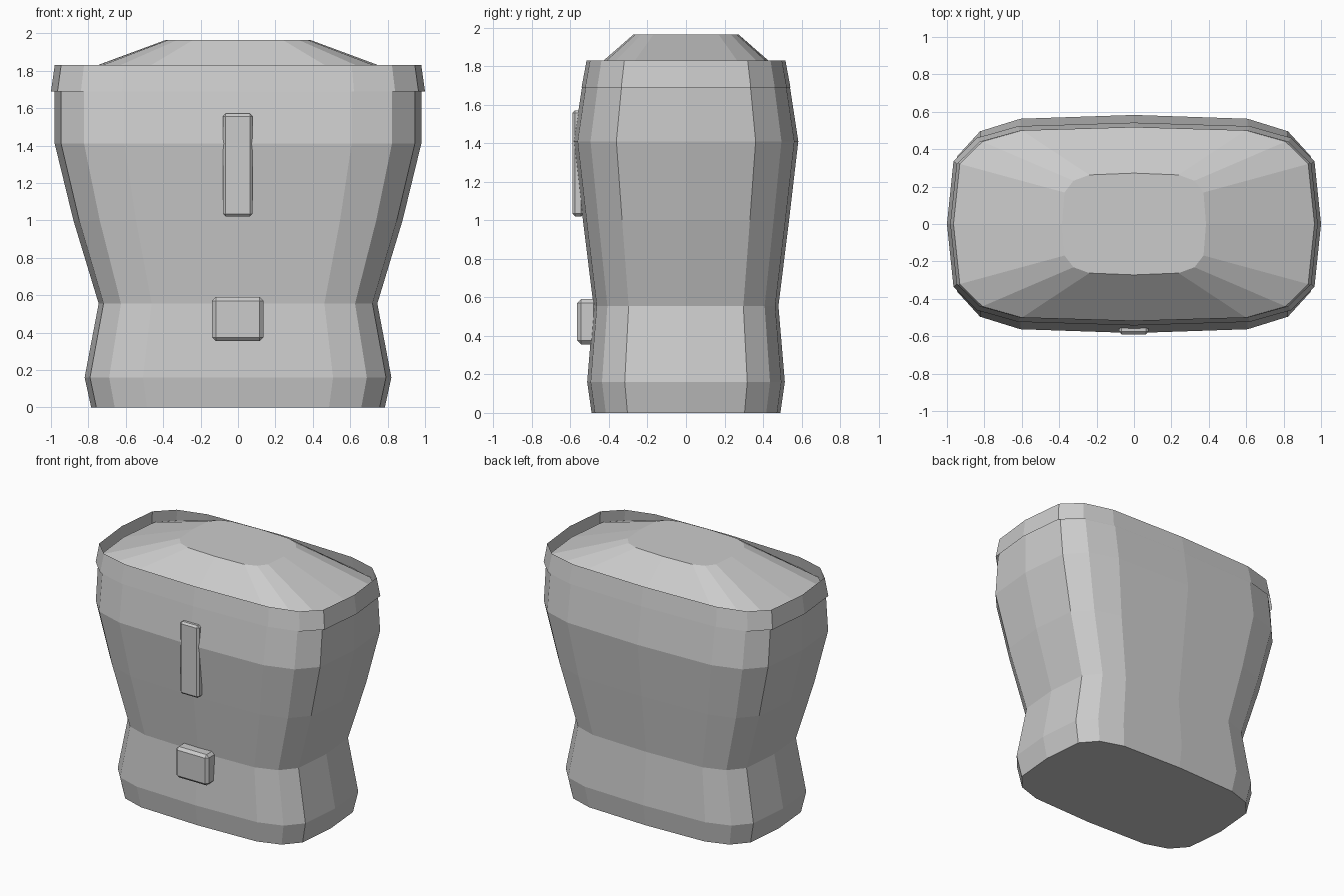
import bpy, bmesh

if "Cube" in bpy.data.objects:
    bpy.data.objects.remove(bpy.data.objects["Cube"])

# Quarter cross-section as fractions of half width / half depth
QUARTER = [(1, 0), (.965, .62), (.84, .85), (.62, .965), (0, 1)]
right_half = QUARTER + [(-x, y) for x, y in QUARTER[-2::-1]]
SECTION = right_half + [(x, -y) for x, y in right_half[-2:0:-1]]


def loft(name, rings, caps):
    """Skin a stack of (half width, half depth, z) rings."""
    bm = bmesh.new()
    loops = [[bm.verts.new((x * a, y * b, z)) for x, y in SECTION]
             for a, b, z in rings]
    n = len(SECTION)
    for lo, hi in zip(loops, loops[1:]):
        for i in range(n):
            j = (i + 1) % n
            bm.faces.new((lo[i], lo[j], hi[j], hi[i]))
    if caps:
        bm.faces.new(loops[0][::-1])
        bm.faces.new(loops[-1])
    return finish(name, bm)


def block(name, xs, ys, zs, bevel):
    """Box between given bounds with chamfered edges."""
    bm = bmesh.new()
    bmesh.ops.create_cube(bm, size=1)
    for v in bm.verts:
        v.co = [(r[0] + r[1]) / 2 + c * (r[1] - r[0])
                for c, r in zip(v.co, (xs, ys, zs))]
    bmesh.ops.bevel(bm, geom=bm.edges[:], offset=bevel, segments=1,
                    affect='EDGES')
    return finish(name, bm)


def finish(name, bm):
    mesh = bpy.data.meshes.new(name)
    bm.to_mesh(mesh)
    bm.free()
    obj = bpy.data.objects.new(name, mesh)
    bpy.context.collection.objects.link(obj)
    return obj


# Waisted torso with a sloped top
loft("torso", [(.785, .49, 0), (.82, .513, .16), (.745, .48, .555),
               (.88, .535, 1.0), (.98, .583, 1.41), (.98, .54, 1.69),
               (.965, .518, 1.75), (.385, .272, 1.965)], True)

# Thin open collar standing around the top
loft("collar_band", [(1.0, .542, 1.69), (.98, .516, 1.83)], False)

# Front fittings
block("chest_strip", (-.08, .077), (-.59, -.53), (1.02, 1.57), .014)
block("belt_buckle", (-.138, .136), (-.565, -.46), (.355, .59), .02)
